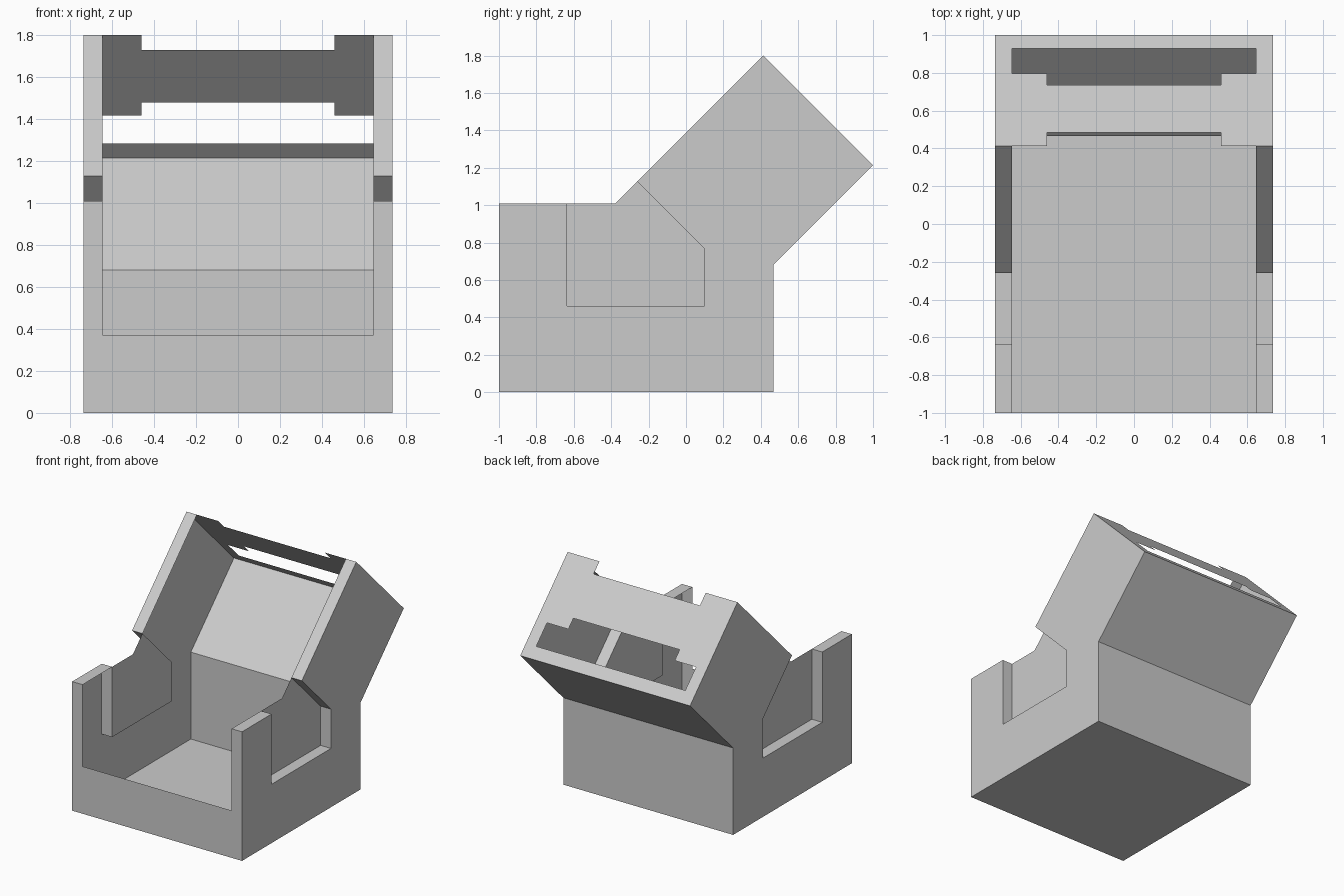
import bpy

if "Cube" in bpy.data.objects:
    bpy.data.objects.remove(bpy.data.objects["Cube"])

OUT, INN, MID = 0.735, 0.645, 0.46   # outer shell, inset and window-step half widths

# Side profile points (y, z)
front_low, front_lip, front_top = (-1, 0), (-1, 0.37), (-1, 1.01)
back_low, back_bend = (0.467, 0), (0.467, 0.68)
back_top, head_top = (1, 1.213), (0.413, 1.8)
elbow = (-0.377, 1.01)
# Recess outline, in order around the wall
recess = [(-0.26, 1.127), (0.10, 0.767), (0.10, 0.46), (-0.635, 0.46), (-0.635, 1.01)]


def make(name, faces):
    verts, polys = [], []
    for f in faces:
        polys.append(range(len(verts), len(verts) + len(f)))
        verts += f
    mesh = bpy.data.meshes.new(name)
    mesh.from_pydata(verts, [], [list(p) for p in polys])
    obj = bpy.data.objects.new(name, mesh)
    bpy.context.collection.objects.link(obj)
    return obj


def strips(points, x0, x1):
    """Quads swept across x along a profile."""
    return [[(x1, *b), (x1, *a), (x0, *a), (x0, *b)] for a, b in zip(points, points[1:])]


def plate(points, x):
    return [[(x, *p) for p in points]]


def mirrored(obj):
    mod = obj.modifiers.new("mirror", 'MIRROR')
    mod.use_mirror_merge = False
    return obj


# Thin shell: front lip, floor, back wall and sloping back
make("base_shell", strips([front_lip, front_low, back_low, back_bend, back_top], -OUT, OUT))

# Outer side walls, cut around the recess
mirrored(make("side_wall", plate(
    [front_low, back_low, back_bend, back_top, head_top] + recess + [front_top], OUT)))

# Narrow rims: sloping front edge, recess border, post top and front post
mirrored(make("side_rim", strips([head_top] + recess + [front_top, front_lip], INN, OUT)))

# Inset panel at the bottom of each recess
mirrored(make("recess_panel", plate(
    [recess[3], recess[2], recess[1], recess[0], elbow, recess[4]], INN)))

# Sloping head panel with stepped window and a notch in its upper edge
xs = [-OUT, -INN, -MID, MID, INN, OUT]
ys = [1, 0.93, 0.797, 0.735, 0.485, 0.413]
openings = {1: (1, 2, 3), 2: (2,), 4: (2,)}
cells = []
for r in range(5):
    row = [(y, 2.213 - y) for y in ys[r:r + 2]]
    for c in range(5):
        if c not in openings.get(r, ()):
            cells += strips(row, xs[c], xs[c + 1])
make("head_panel", cells)
